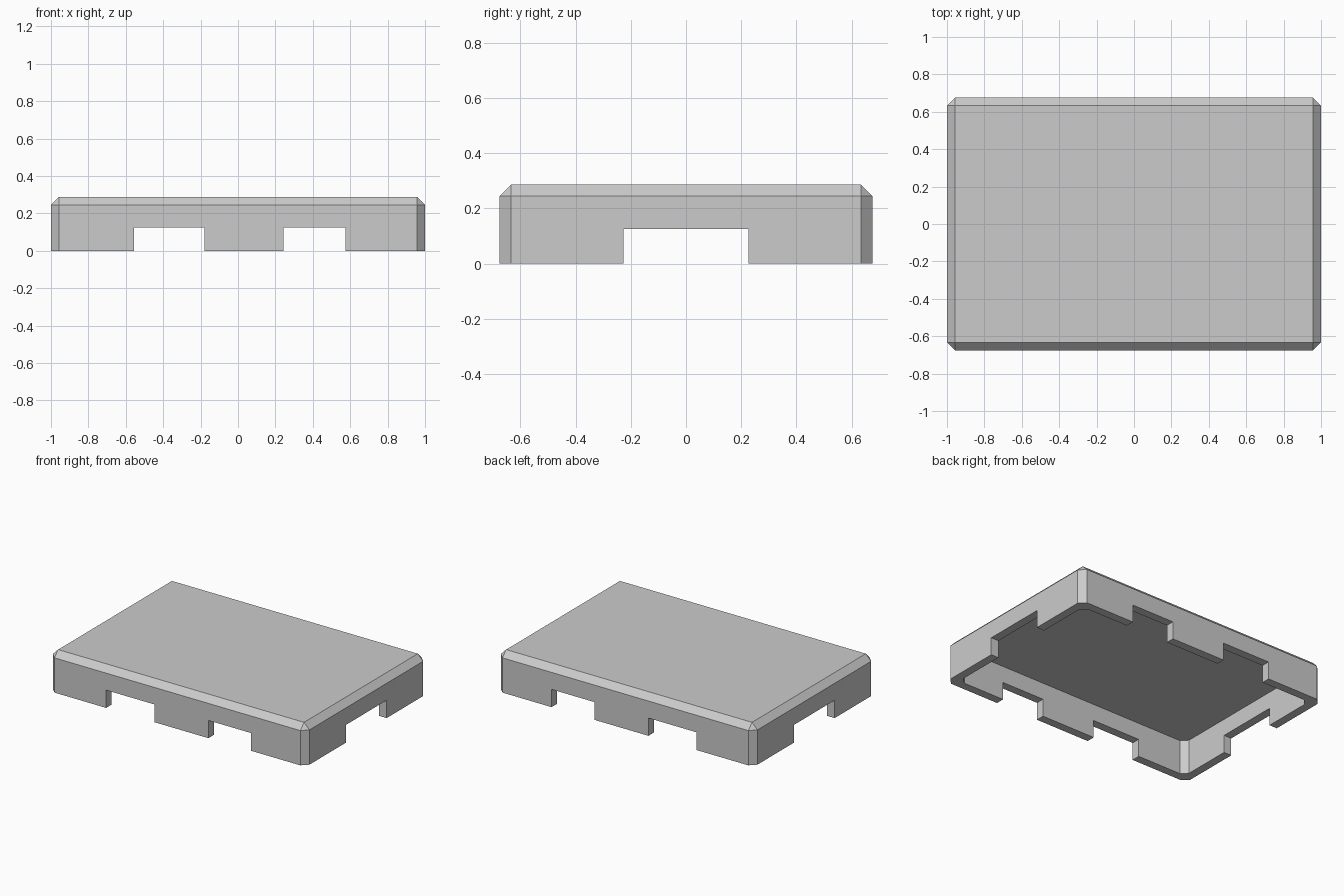
import bpy
import bmesh
from mathutils import Matrix

default_cube = bpy.data.objects.get("Cube")
if default_cube:
    bpy.data.objects.remove(default_cube)

WIDTH, DEPTH, HEIGHT = 2.0, 1.35, 0.287
CHAMFER = 0.042
WALL = 0.06
CEILING = 0.243
NOTCH_TOP = 0.125

grey = bpy.data.materials.new("plain_grey")
grey.use_nodes = True
colour = (0.6, 0.6, 0.6, 1)
grey.diffuse_color = colour
grey.node_tree.nodes["Principled BSDF"].inputs["Base Color"].default_value = colour


def make_box(name, x, y, z, pick_edge=None):
    """Box spanning the given ranges; edges chosen by pick_edge are chamfered."""
    bm = bmesh.new()
    centre = [(a + b) / 2 for a, b in (x, y, z)]
    size = [b - a for a, b in (x, y, z)]
    bmesh.ops.create_cube(
        bm, size=1, matrix=Matrix.Translation(centre) @ Matrix.Diagonal((*size, 1)))
    if pick_edge:
        edges = [e for e in bm.edges if pick_edge(e)]
        bmesh.ops.bevel(bm, geom=edges, offset=CHAMFER, segments=1, affect='EDGES')
    mesh = bpy.data.meshes.new(name)
    bm.to_mesh(mesh)
    bm.free()
    mesh.materials.append(grey)
    obj = bpy.data.objects.new(name, mesh)
    bpy.context.collection.objects.link(obj)
    return obj


def cut(target, cutter):
    """Subtract the cutter, then discard it."""
    cutter.hide_render = True
    mod = target.modifiers.new("cut", 'BOOLEAN')
    mod.operation = 'DIFFERENCE'
    mod.solver = 'EXACT'
    mod.object = cutter
    bpy.context.view_layer.objects.active = target
    bpy.ops.object.modifier_apply(modifier=mod.name)
    bpy.data.objects.remove(cutter)


def is_upright(edge):
    a, b = edge.verts
    return abs(a.co.z - b.co.z) > 0.01


def above_base(edge):
    return max(v.co.z for v in edge.verts) > 0.01


# Outer shell: chamfered everywhere except around the open base
half_x, half_y = WIDTH / 2, DEPTH / 2
lid = make_box("lid_shell", (-half_x, half_x), (-half_y, half_y), (0, HEIGHT), above_base)

# Hollow underside with chamfered upright corners
in_x, in_y = half_x - WALL, half_y - WALL
cut(lid, make_box("cavity_cutter", (-in_x, in_x), (-in_y, in_y), (-0.1, CEILING), is_upright))

# Notches through the front and back walls, then through both end walls
for x_range in ((-0.555, -0.18), (0.242, 0.575)):
    cut(lid, make_box("long_wall_notch", x_range, (-1, 1), (-0.1, NOTCH_TOP)))
cut(lid, make_box("end_wall_notch", (-1.2, 1.2), (-0.226, 0.226), (-0.1, NOTCH_TOP)))
